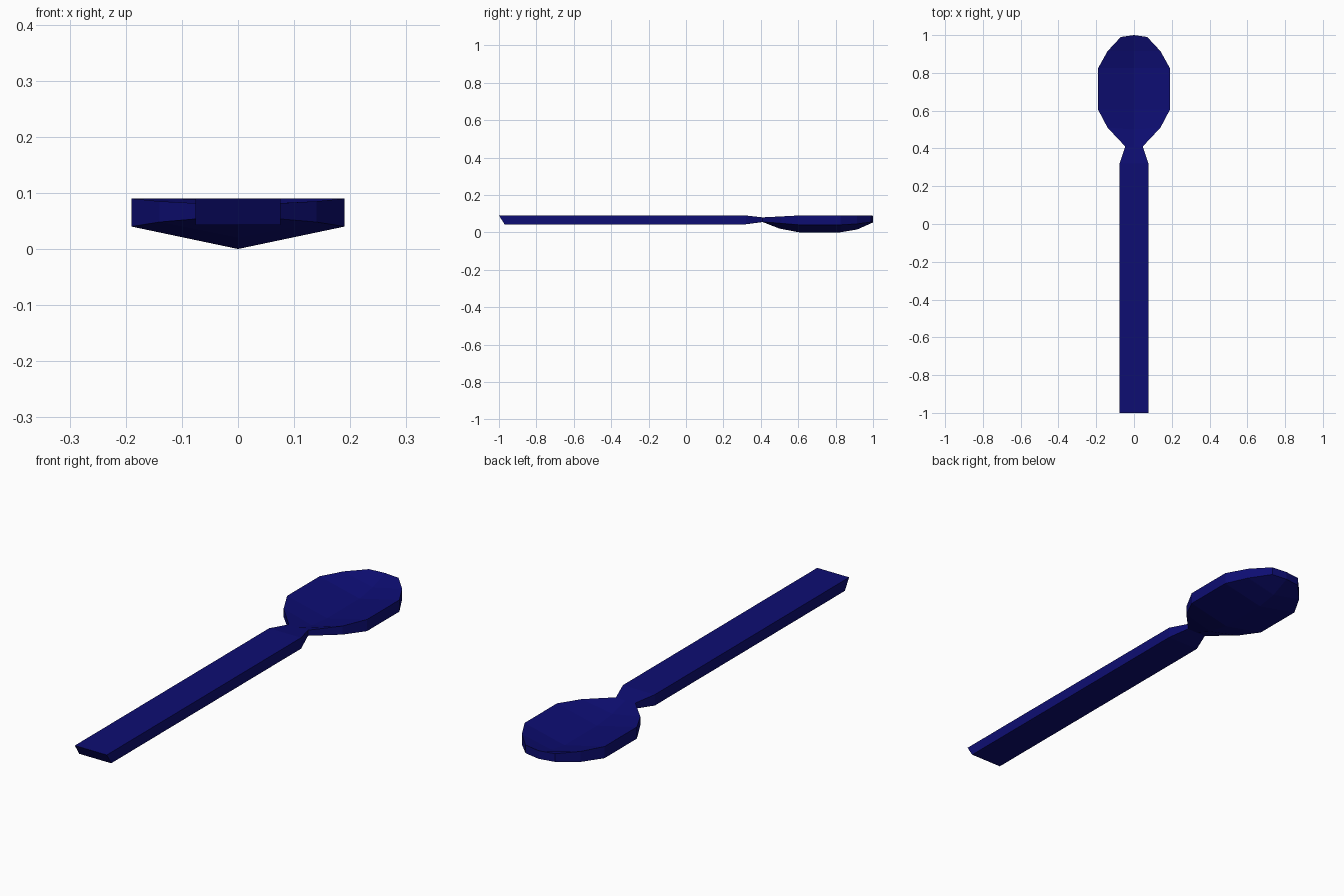
import bpy
import bmesh

if "Cube" in bpy.data.objects:
    bpy.data.objects.remove(bpy.data.objects["Cube"])

navy = bpy.data.materials.new("navy blue")
navy.diffuse_color = (0.004, 0.004, 0.17, 1)
navy.use_nodes = True
navy.node_tree.nodes["Principled BSDF"].inputs["Base Color"].default_value = navy.diffuse_color


def loft(name, sections):
    """Skin six-point cross-sections (rims plus a centre crease) along y."""
    bm = bmesh.new()
    rings = []
    for y, yb, yc, w, rim_top, mid_top, rim_low, mid_low in sections:
        pts = [(-w, y, rim_top), (0, yc, mid_top), (w, y, rim_top),
               (w, yb, rim_low), (0, yb + yc - y, mid_low), (-w, yb, rim_low)]
        rings.append([bm.verts.new(p) for p in pts])
    for a, b in zip(rings, rings[1:]):
        for i in range(6):
            j = (i + 1) % 6
            bm.faces.new((a[i], a[j], b[j], b[i]))
    for ring in (rings[0], rings[-1]):
        for q in ((0, 1, 4, 5), (1, 2, 3, 4)):
            bm.faces.new([ring[i] for i in q])
    bmesh.ops.recalc_face_normals(bm, faces=bm.faces)
    mesh = bpy.data.meshes.new(name)
    bm.to_mesh(mesh)
    bm.free()
    mesh.materials.append(navy)
    ob = bpy.data.objects.new(name, mesh)
    bpy.context.collection.objects.link(ob)


# y top, y bottom, y centre, half width, rim top, centre top, rim low, centre low
loft("spoon", [
    # handle with slanted end
    (-1.00, -0.97, -1.00, 0.076, 0.09, 0.09, 0.043, 0.043),
    (0.32, 0.32, 0.32, 0.076, 0.09, 0.09, 0.043, 0.043),
    # neck
    (0.41, 0.41, 0.41, 0.046, 0.08, 0.078, 0.056, 0.055),
    # bowl
    (0.51, 0.51, 0.50, 0.14, 0.085, 0.055, 0.048, 0.02),
    (0.605, 0.605, 0.605, 0.19, 0.09, 0.045, 0.04, 0.0),
    (0.825, 0.825, 0.825, 0.19, 0.09, 0.045, 0.04, 0.0),
    (0.915, 0.915, 0.915, 0.14, 0.09, 0.06, 0.045, 0.015),
    (0.99, 0.99, 1.00, 0.07, 0.09, 0.088, 0.055, 0.053),
])
